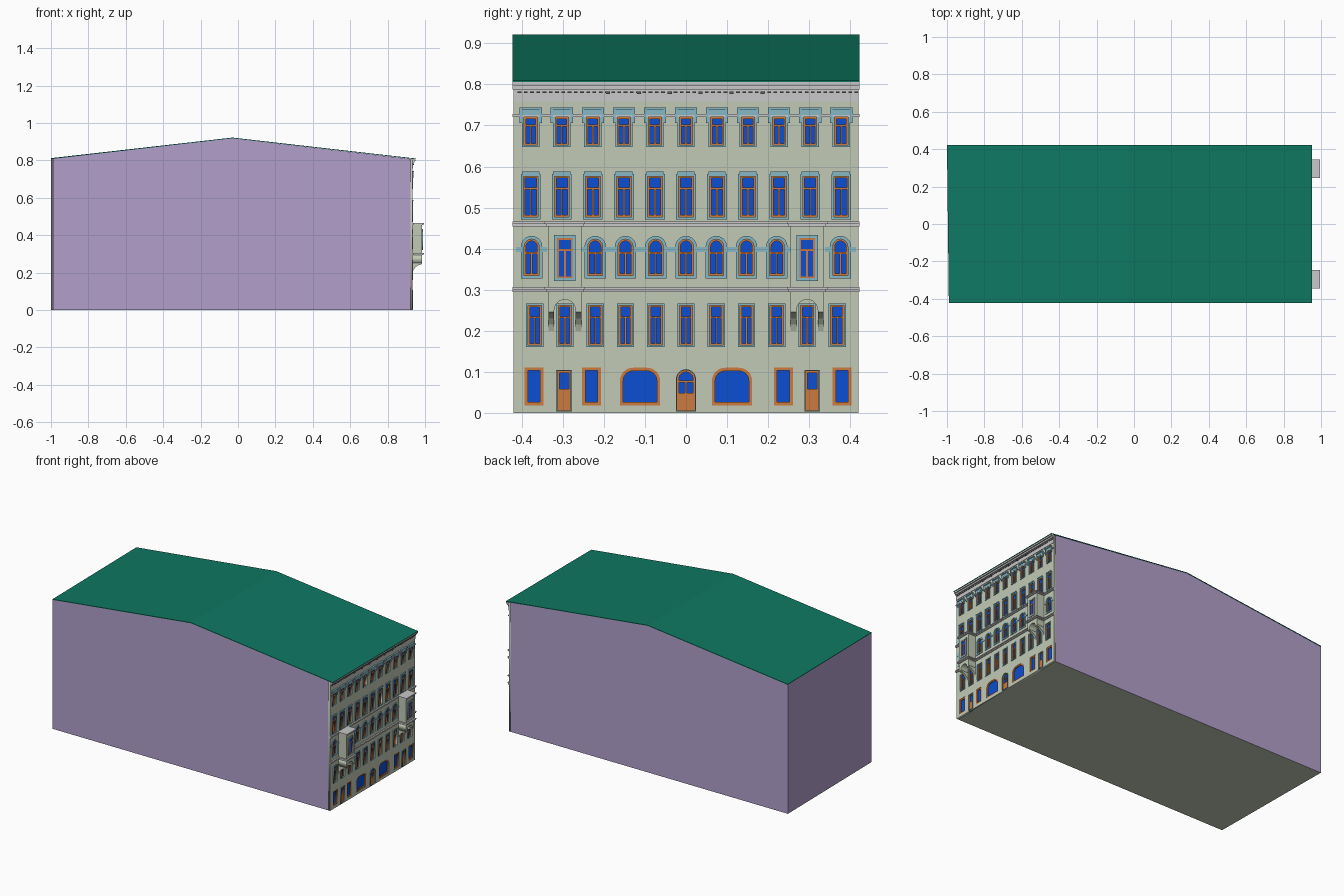
import bpy, bmesh
from math import sin, cos, pi
from mathutils import Matrix

cube = bpy.data.objects.get("Cube")
if cube:
    bpy.data.objects.remove(cube, do_unlink=True)


def material(name, *rgb):
    col = [(c / 255 / 12.92 if c < 11 else ((c / 255 + 0.055) / 1.055) ** 2.4) for c in rgb] + [1]
    m = bpy.data.materials.new(name)
    m.use_nodes = True
    m.diffuse_color = col
    m.node_tree.nodes["Principled BSDF"].inputs["Base Color"].default_value = col
    return m


LILAC = material("lilac wall", 178, 160, 203)
SAGE = material("sage plaster", 193, 202, 181)
GREEN = material("green roof", 14, 120, 98)
GREY = material("pale grey moulding", 200, 200, 201)
DARK = material("dark grey", 95, 95, 95)
SKY = material("light blue surround", 134, 184, 198)
ORANGE = material("orange joinery", 204, 122, 62)
BLUE = material("blue glass", 12, 78, 210)


def add(name, mesh, *mats):
    for m in mats:
        mesh.materials.append(m)
    ob = bpy.data.objects.new(name, mesh)
    bpy.context.collection.objects.link(ob)
    return ob


def from_bm(name, bm, *mats):
    bmesh.ops.recalc_face_normals(bm, faces=bm.faces)
    mesh = bpy.data.meshes.new(name)
    bm.to_mesh(mesh)
    bm.free()
    return add(name, mesh, *mats)


def boxes(name, items, mat):
    """Boxes given as x0, x1, y0, y1, z0, z1."""
    bm = bmesh.new()
    for x0, x1, y0, y1, z0, z1 in items:
        m = Matrix.Translation(((x0 + x1) / 2, (y0 + y1) / 2, (z0 + z1) / 2))
        bmesh.ops.create_cube(bm, size=1, matrix=m @ Matrix.Diagonal((x1 - x0, y1 - y0, z1 - z0, 1)))
    return from_bm(name, bm, mat)


def prism(name, profile, spans, *mats):
    """XZ profile extruded along y over each span."""
    bm = bmesh.new()
    for y0, y1 in spans:
        face = bm.faces.new([bm.verts.new((x, y0, z)) for x, z in profile])
        out = bmesh.ops.extrude_face_region(bm, geom=[face])["geom"]
        bmesh.ops.translate(bm, verts=[g for g in out if isinstance(g, bmesh.types.BMVert)],
                            vec=(0, y1 - y0, 0))
    return from_bm(name, bm, *mats)


def sheet(name, loops, x0, x1, mat):
    """YZ outlines filled (inner outlines become holes), thick from x0 to x1."""
    cu = bpy.data.curves.new(name, 'CURVE')
    cu.dimensions, cu.fill_mode, cu.extrude = '2D', 'BOTH', (x1 - x0) / 2
    for loop in loops:
        s = cu.splines.new('POLY')
        s.points.add(len(loop) - 1)
        for p, (y, z) in zip(s.points, loop):
            p.co = (y, z, 0, 1)
        s.use_cyclic_u = True
    tmp = bpy.data.objects.new("outline", cu)
    bpy.context.collection.objects.link(tmp)
    dg = bpy.context.evaluated_depsgraph_get()
    mesh = bpy.data.meshes.new_from_object(tmp.evaluated_get(dg))
    bpy.data.objects.remove(tmp, do_unlink=True)
    mesh.transform(Matrix(((0, 0, 1, (x0 + x1) / 2), (1, 0, 0, 0), (0, 1, 0, 0), (0, 0, 0, 1))))
    mesh.materials.clear()
    return add(name, mesh, mat)


def shape(y0, y1, z0, z1, r=0.0):
    """Opening outline with its top corners rounded by r."""
    if r <= 0:
        return [(y0, z0), (y1, z0), (y1, z1), (y0, z1)]
    n = 6
    right = [(y1 - r + r * cos(a), z1 - r + r * sin(a)) for a in (pi / 2 * i / n for i in range(n + 1))]
    left = [(y0 + y1 - y, z) for y, z in reversed(right)]
    if y1 - y0 - 2 * r < 1e-5:
        left = left[1:]
    return [(y0, z0), (y1, z0)] + right + left


class Opening:
    def __init__(self, y, hw, z0, z1, r=0.0, kind="cross", margin=0.005, split=0.7):
        self.y, self.hw, self.z0, self.z1, self.r = y, hw, z0, z1, r
        self.kind, self.margin, self.split = kind, margin, split

    def outline(self, grow=0.0):
        r = self.r + grow if self.r else 0
        return shape(self.y - self.hw - grow, self.y + self.hw + grow,
                     self.z0 - grow, self.z1 + grow, r)

    def panes(self):
        t = 0.008 if self.kind == "shop" else 0.0045
        if self.kind == "shop":
            return [self.outline(-t)]
        y, w = self.y, self.hw - t
        b = 0.0022
        low, top = self.z0 + t, self.z1 - t
        zs = self.z0 + self.split * (self.z1 - self.z0)
        upper = shape(y - w, y + w, zs + b, top, max(self.r - t, 0))
        if self.kind == "door":
            return [upper]
        if self.kind == "entrance":
            low = zs - 0.028
        return [upper, shape(y - w, y - b, low, zs - b), shape(y + b, y + w, low, zs - b)]


WALL, BACK = 0.932, 0.922
BAYS = (-0.295, 0.295)
axis = [i * 0.0737 for i in range(-5, 6)]
top_axis = [i * 0.0756 for i in range(-5, 6)]

# Openings, floor by floor
ground = [Opening(y, 0.023, 0.018, 0.111, 0, "shop", 0) for y in (-0.37, -0.23, 0.237, 0.38)]
ground += [Opening(s * 0.112, 0.049, 0.018, 0.11, 0.032, "shop", 0) for s in (-1, 1)]
ground += [Opening(y, 0.016, 0.006, 0.102, 0, "door", 0.003, 0.52) for y in (-0.297, 0.307)]
ground += [Opening(0, 0.022, 0.006, 0.104, 0.022, "entrance", 0.0025, 0.72)]
second = [Opening(y, 0.016, 0.165, 0.262) for y in axis]
third = [Opening(y, 0.018, 0.335, 0.423, 0.018, margin=0.008, split=0.62)
         for y in (-0.376, *axis[2:9], 0.376)]
fourth = [Opening(y, 0.018, 0.477, 0.576, margin=0.006) for y in top_axis]
fifth = [Opening(y, 0.016, 0.652, 0.72) for y in top_axis]
openings = ground + second + third + fourth + fifth

# Main block with a skewed rear wall, and the roof sheet
block = prism("building_block", [(-1, 0), (BACK, 0), (BACK, 0.808), (-0.03, 0.918), (-1, 0.808)],
              [(-0.42, 0.42)], LILAC, SAGE)
for p in block.data.polygons:
    p.material_index = int(p.normal.z < -0.9)
roof = prism("roof", [(-1, 0.808), (-0.03, 0.918), (0.952, 0.806), (0.952, 0.81), (-0.03, 0.922), (-1, 0.812)],
             [(-0.422, 0.422)], GREEN)
for ob in (block, roof):
    for v in ob.data.vertices:
        if v.co.x < -0.9 and v.co.y < 0:
            v.co.x += 0.01

# Facade with real openings, glass behind and joinery inside
sheet("facade", [shape(-0.42, 0.42, 0, 0.806)] + [o.outline() for o in openings], BACK, WALL, SAGE)
boxes("glass", [(BACK, 0.925, -0.41, 0.41, 0.004, 0.75)], BLUE)
sheet("window_joinery", [l for o in openings for l in [o.outline(), *o.panes()]], 0.925, 0.930, ORANGE)
framed = [o for o in openings if o.margin]
sheet("window_surrounds", [l for o in framed for l in (o.outline(o.margin), o.outline())],
      WALL - 0.001, WALL + 0.004, SKY)

# Imposts beside the arches, window heads and hoods
boxes("arch_imposts", [(WALL, WALL + 0.003, o.y + s * 0.032 - 0.006, o.y + s * 0.032 + 0.006, 0.392, 0.404)
                       for o in third for s in (-1, 1)], SKY)
boxes("window_heads", [(WALL, WALL + 0.006, o.y - 0.021, o.y + 0.021, 0.582, 0.588) for o in fourth], SKY)
hoods = []
for o in fifth:
    hoods.append((WALL, WALL + 0.006, o.y - 0.022, o.y + 0.022, 0.725, 0.738))
    hoods.append((WALL, WALL + 0.01, o.y - 0.027, o.y + 0.027, 0.738, 0.744))
    for s in (-1, 1):
        hoods.append((WALL, WALL + 0.007, o.y + s * 0.024 - 0.003, o.y + s * 0.024 + 0.003, 0.706, 0.738))
boxes("window_hoods", hoods, SKY)

# String courses, stepping out around the bays
bands = [(WALL, WALL + 0.005, -0.422, 0.422, 0.721, 0.728)]
for z in (0.294, 0.454):
    for dz, d in ((0, 0.005), (0.006, 0.009)):
        bands.append((WALL, WALL + d, -0.422, 0.422, z + dz, z + dz + 0.006))
        bands += [(WALL, 0.986 + d, c - 0.04 - d, c + 0.04 + d, z + dz, z + dz + 0.006) for c in BAYS]
boxes("string_courses", bands, GREY)

# Main cornice with dentils and small brackets
boxes("main_cornice", [(WALL, 0.935, -0.42, 0.42, 0.757, 0.788), (WALL, 0.943, -0.422, 0.422, 0.788, 0.797),
                       (WALL, 0.95, -0.422, 0.422, 0.797, 0.806)], GREY)
dentils = [(0.935, 0.939, -0.41 + i * 0.0152, -0.401 + i * 0.0152, 0.779, 0.783) for i in range(55)]
dentils += [(0.935, 0.942, i * 0.0752 - 0.007, i * 0.0752 + 0.003, 0.776, 0.783) for i in (-2.5, -1.5, -.5, .5, 1.5, 2.5)]
boxes("cornice_dentils", dentils, DARK)

# Projecting bays on an arched base with curved corbels
boxes("bay_bodies", [(WALL, 0.985, c - 0.04, c + 0.04, 0.29, 0.458) for c in BAYS], SAGE)
sides = [(c + s * 0.033 - 0.007, c + s * 0.033 + 0.007) for c in BAYS for s in (-1, 1)]
prism("bay_corbels", [(WALL, 0.2), (0.938, 0.215), (0.95, 0.23), (0.966, 0.24), (0.985, 0.246),
                      (0.985, 0.252), (WALL, 0.252)], sides, SAGE)
for c, side in zip(BAYS, ("right", "left")):
    arch = [(c + 0.026 * cos(pi * i / 12), 0.25 + 0.026 * sin(pi * i / 12)) for i in range(13)]
    outer = [(c - 0.04, 0.25), (c - 0.04, 0.295), (c + 0.04, 0.295), (c + 0.04, 0.25)]
    sheet(side + "_bay_arch", [arch + outer], WALL, 0.985, SAGE)
    win = Opening(c, 0.019, 0.328, 0.426)
    sheet(side + "_bay_glass", [win.outline()], 0.984, 0.986, BLUE)
    sheet(side + "_bay_joinery", [win.outline(), *win.panes()], 0.984, 0.988, ORANGE)
    sheet(side + "_bay_surround", [win.outline(0.007), win.outline()], 0.984, 0.989, SKY)
